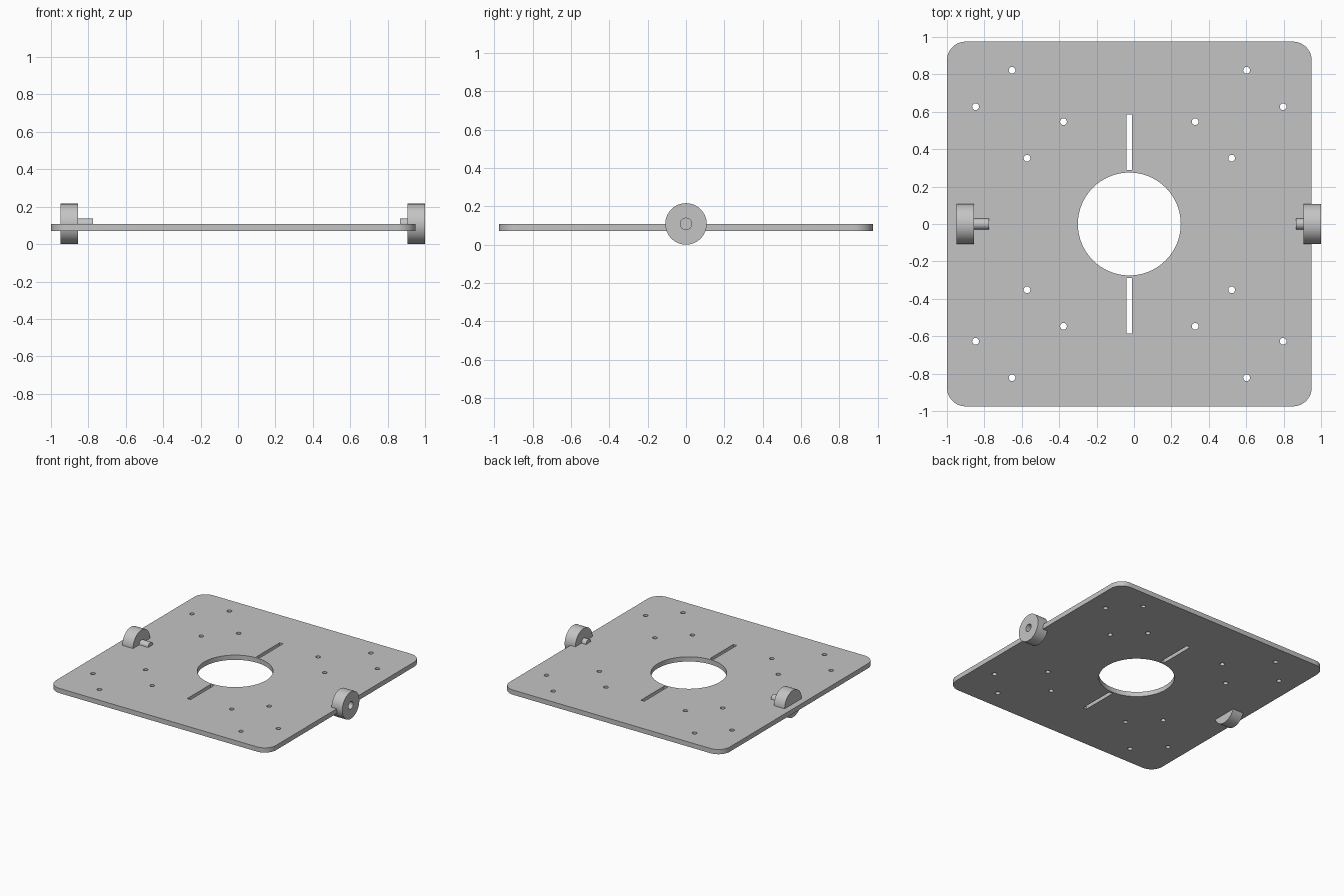
import bpy, bmesh, math
from mathutils import Matrix, Vector

cube = bpy.data.objects.get("Cube")
if cube:
    bpy.data.objects.remove(cube, do_unlink=True)

grey = bpy.data.materials.new("plain_grey")
grey.use_nodes = True
grey.diffuse_color = (0.55, 0.55, 0.55, 1)
grey.node_tree.nodes["Principled BSDF"].inputs["Base Color"].default_value = grey.diffuse_color

PLATE_X = -0.025      # plate centre, off the model's middle
HALF = 0.975          # half the plate side
TOP, BOTTOM = 0.108, 0.07
DISC_R, PIN_R = 0.108, 0.03


def finish(obj):
    bpy.ops.object.select_all(action='DESELECT')
    obj.select_set(True)
    bpy.context.view_layer.objects.active = obj
    if obj.type == 'CURVE':
        bpy.ops.object.convert(target='MESH')
        obj = bpy.context.view_layer.objects.active
    bm = bmesh.new()
    bm.from_mesh(obj.data)
    bmesh.ops.remove_doubles(bm, verts=bm.verts, dist=1e-5)
    bmesh.ops.recalc_face_normals(bm, faces=bm.faces)
    bm.to_mesh(obj.data)
    bm.free()
    obj.data.materials.clear()
    obj.data.materials.append(grey)
    bpy.ops.object.shade_smooth_by_angle(angle=math.radians(30))


def arc(cx, cy, r, start, sweep, n):
    return [(cx + r * math.cos(start + sweep * i / n),
             cy + r * math.sin(start + sweep * i / n)) for i in range(n + 1)]


def circle(cx, cy, r, n):
    return arc(cx, cy, r, 0, math.tau, n)[:-1]


def rounded_square(half, r):
    pts = []
    for k, (sx, sy) in enumerate([(1, 1), (-1, 1), (-1, -1), (1, -1)]):
        pts += arc(sx * (half - r), sy * (half - r), r, k * math.pi / 2, math.pi / 2, 12)
    return pts


def rectangle(x0, x1, y0, y1):
    return [(x0, y0), (x1, y0), (x1, y1), (x0, y1)]


# Base plate: outline, centre opening, two slots and mirrored screw holes
loops = [rounded_square(HALF, 0.1), circle(0, 0, 0.275, 96)]
for side in (1, -1):
    loops.append(rectangle(-0.015, 0.015, *sorted((side * 0.29, side * 0.585))))
for hx, hy in [(0.627, 0.822), (0.822, 0.627), (0.352, 0.547), (0.547, 0.352)]:
    for sx in (1, -1):
        for sy in (1, -1):
            loops.append(circle(sx * hx, sy * hy, 0.018, 24))

curve = bpy.data.curves.new("base_plate", 'CURVE')
curve.dimensions = '2D'
curve.fill_mode = 'BOTH'
curve.extrude = (TOP - BOTTOM) / 2
for loop in loops:
    spline = curve.splines.new('POLY')
    spline.points.add(len(loop) - 1)
    for point, (x, y) in zip(spline.points, loop):
        point.co = (x + PLATE_X, y, 0, 1)
    spline.use_cyclic_u = True
plate = bpy.data.objects.new("base_plate", curve)
plate.location.z = (TOP + BOTTOM) / 2
bpy.context.collection.objects.link(plate)
finish(plate)


def lathe(name, profile, steps=64):
    """Turn an (x, radius) profile around the x axis."""
    bm = bmesh.new()
    verts = [bm.verts.new((x, 0, r)) for x, r in profile]
    edges = [bm.edges.new(pair) for pair in zip(verts, verts[1:])]
    bmesh.ops.spin(bm, geom=verts + edges, cent=(0, 0, 0), axis=(1, 0, 0),
                   angle=math.tau, steps=steps, use_merge=True)
    mesh = bpy.data.meshes.new(name)
    bm.to_mesh(mesh)
    bm.free()
    obj = bpy.data.objects.new(name, mesh)
    obj.location.z = DISC_R
    bpy.context.collection.objects.link(obj)
    finish(obj)


# Rollers: a disc with an inward pin; the left one has a bore in its outer face
lathe("right_roller", [(-0.95, 0), (-0.95, DISC_R), (-0.855, DISC_R),
                       (-0.855, PIN_R), (-0.775, PIN_R), (-0.775, 0)])
lathe("left_roller", [(0.865, 0), (0.865, PIN_R), (0.905, PIN_R), (0.905, DISC_R),
                      (1, DISC_R), (1, PIN_R), (0.95, PIN_R), (0.95, 0)])
